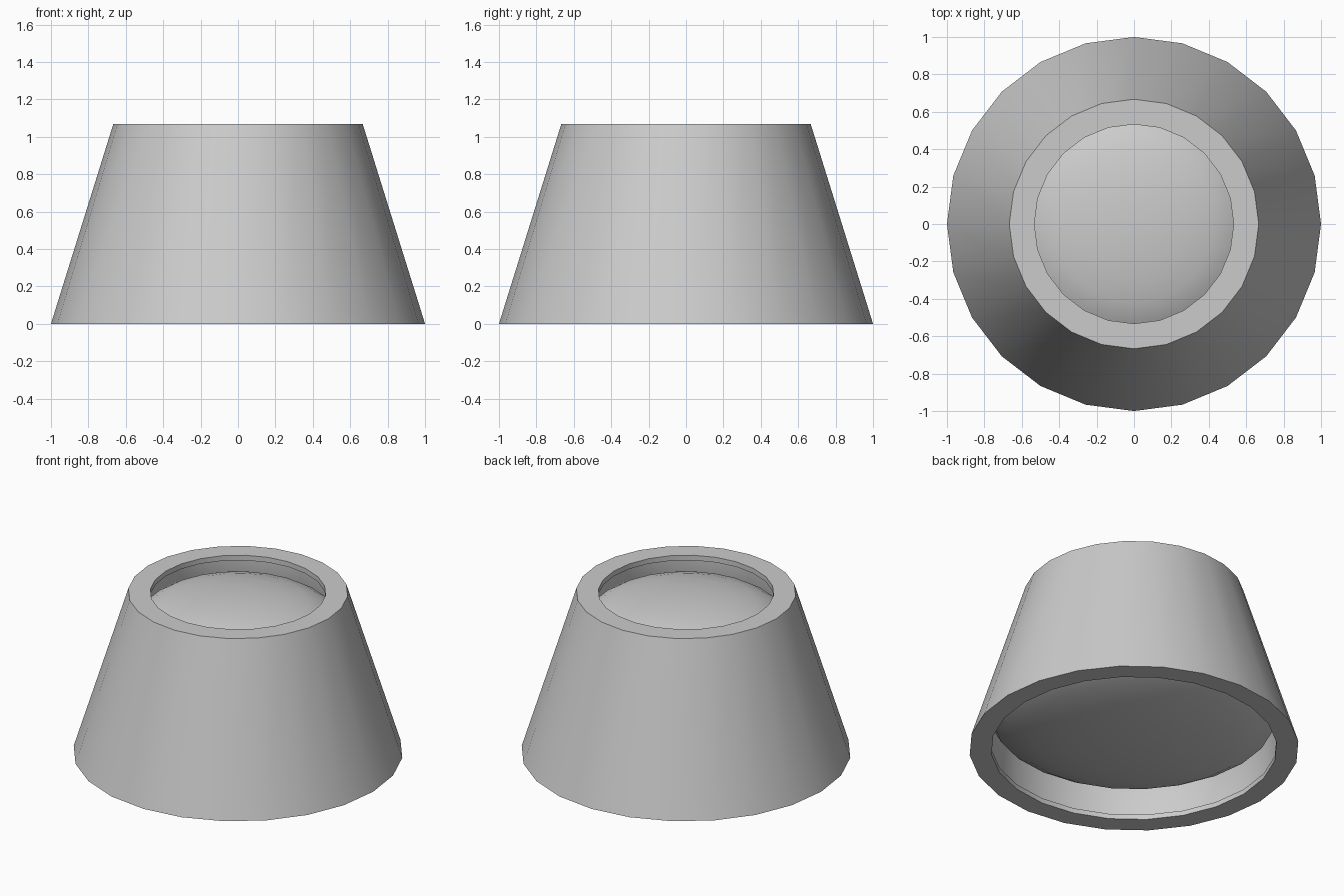
import bpy, bmesh, math

if "Cube" in bpy.data.objects:
    bpy.data.objects.remove(bpy.data.objects["Cube"])

SIDES = 24


def lathe(name, profile, closed):
    """Spin an (r, z) profile around z; points with r = 0 become poles."""
    bm = bmesh.new()
    rings = []
    for r, z in profile:
        if r == 0:
            rings.append([bm.verts.new((0, 0, z))] * SIDES)
        else:
            rings.append([bm.verts.new((r * math.cos(a), r * math.sin(a), z))
                          for a in (2 * math.pi * i / SIDES for i in range(SIDES))])
    pairs = list(zip(rings, rings[1:]))
    if closed:
        pairs.append((rings[-1], rings[0]))
    for lo, hi in pairs:
        for i in range(SIDES):
            j = (i + 1) % SIDES
            bm.faces.new(list(dict.fromkeys((lo[i], lo[j], hi[j], hi[i]))))
    bmesh.ops.recalc_face_normals(bm, faces=bm.faces)
    mesh = bpy.data.meshes.new(name)
    bm.to_mesh(mesh)
    bm.free()
    obj = bpy.data.objects.new(name, mesh)
    bpy.context.collection.objects.link(obj)
    bpy.ops.object.select_all(action='DESELECT')
    obj.select_set(True)
    bpy.context.view_layer.objects.active = obj
    bpy.ops.object.shade_smooth_by_angle(angle=math.radians(30))
    return obj


def lens(name, radius, center_z, half_height, steps=12):
    """Flattened ball: a half ellipse spun around z."""
    arc = [(radius * math.sin(math.pi * k / steps) if 0 < k < steps else 0,
            center_z + half_height * math.cos(math.pi * k / steps))
           for k in range(steps + 1)]
    lathe(name, arc, False)
    bpy.ops.object.shade_smooth()


# Tapered housing with a thin inner lip and a straight lens seat at each end
lathe("tapered_housing", [
    (0.867, 0), (1.0, 0), (0.667, 1.067), (0.533, 1.067),
    (0.533, 1.033), (0.60, 1.033), (0.60, 0.85),
    (0.885, 0.25), (0.885, 0.033), (0.867, 0.033)], True)

# Small lens near the top, large lens near the bottom
lens("upper_lens", 0.60, 0.885, 0.16)
lens("lower_lens", 0.885, 0.267, 0.225)
